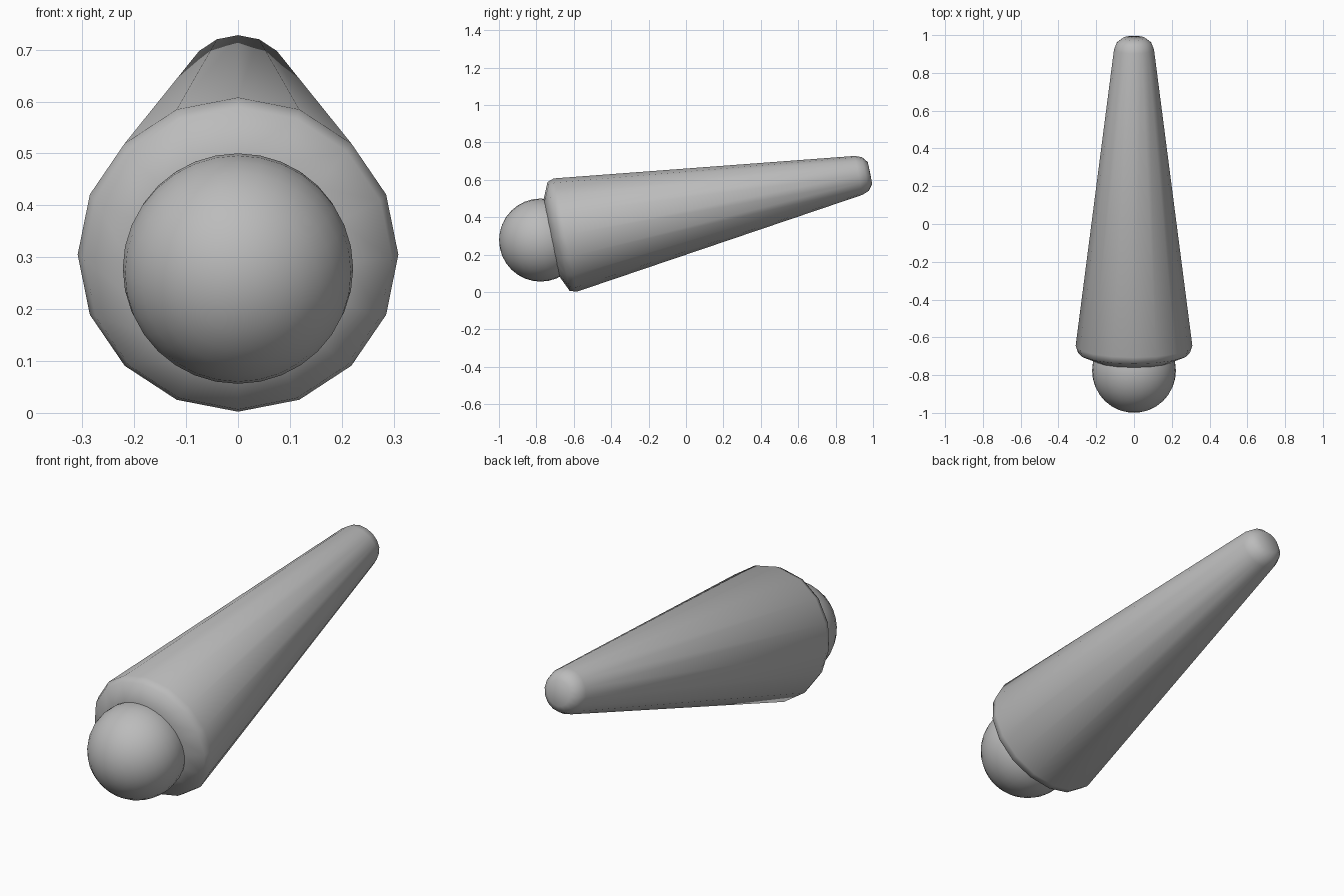
import bpy, bmesh, math
from mathutils import Matrix, Vector

cube = bpy.data.objects.get("Cube")
if cube:
    bpy.data.objects.remove(cube, do_unlink=True)

grey = bpy.data.materials.new("plain grey")
grey.use_nodes = True
grey.diffuse_color = (0.5, 0.5, 0.5, 1)
grey.node_tree.nodes["Principled BSDF"].inputs["Base Color"].default_value = (0.5, 0.5, 0.5, 1)

# Shared axis: local z runs from the wide end, tilted up towards the back
TILT = math.radians(11.5)
FRAME = Matrix.Translation((0, -0.645, 0.305)) @ Matrix.Rotation(TILT - math.pi / 2, 4, "X")


def finish(name, bm):
    """Turn a bmesh into a smooth grey object lying on the tilted axis."""
    bmesh.ops.recalc_face_normals(bm, faces=bm.faces)
    mesh = bpy.data.meshes.new(name)
    for face in bm.faces:
        face.smooth = True
    bm.to_mesh(mesh)
    bm.free()
    mesh.materials.append(grey)
    obj = bpy.data.objects.new(name, mesh)
    obj.matrix_world = FRAME
    bpy.context.collection.objects.link(obj)
    return obj


# Tapered body: (radius, distance along axis), turned with 16 sides
profile = [(0, -0.08), (0.21, -0.076), (0.297, -0.037), (0.309, 0),
           (0.106, 1.6), (0.092, 1.637), (0.06, 1.662), (0, 1.663)]
bm = bmesh.new()
verts = [bm.verts.new((r, 0, t)) for r, t in profile]
edges = [bm.edges.new(pair) for pair in zip(verts, verts[1:])]
bmesh.ops.spin(bm, geom=verts + edges, cent=(0, 0, 0), axis=(0, 0, 1),
               angle=math.tau, steps=16, use_duplicate=False)
bmesh.ops.remove_doubles(bm, verts=bm.verts, dist=0.0005)
finish("tapered_body", bm)

# Ball set into the wide end
bm = bmesh.new()
bmesh.ops.create_uvsphere(bm, u_segments=32, v_segments=16, radius=0.222,
                          matrix=Matrix.Translation(Vector((0, 0, -0.135))))
finish("front_ball", bm)
